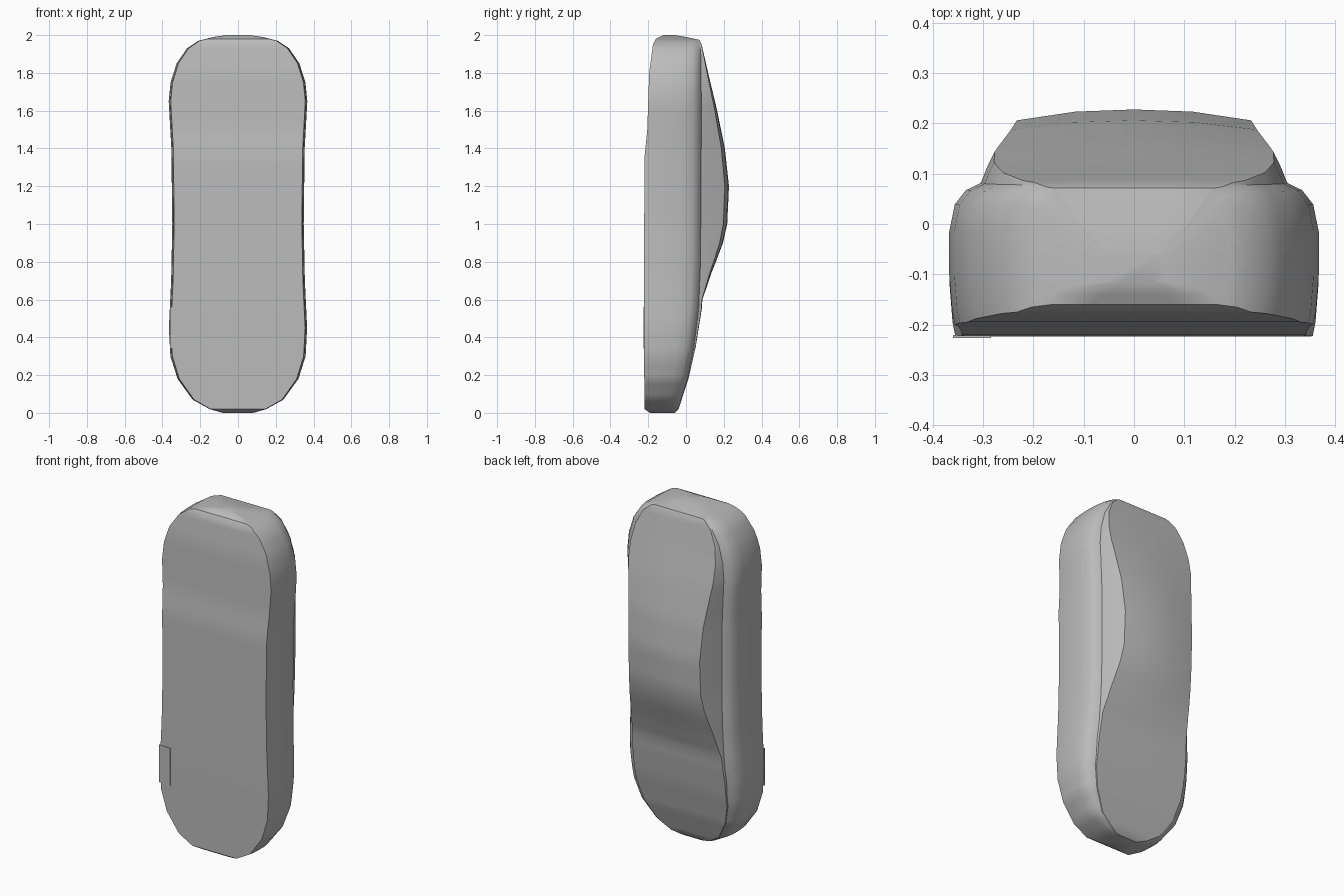
import bpy, bmesh
from mathutils import Vector

cube = bpy.data.objects.get("Cube")
if cube:
    bpy.data.objects.remove(cube)

# One plain grey for the whole shell
grey = bpy.data.materials.new("plain grey")
grey.use_nodes = True
grey.diffuse_color = (0.5, 0.5, 0.5, 1)
grey.node_tree.nodes["Principled BSDF"].inputs["Base Color"].default_value = (0.5, 0.5, 0.5, 1)

# Profiles along the height: (z, value)
HALF_WIDTH = [(0, .08), (.02, .15), (.07, .24), (.18, .32), (.3, .358), (.45, .366),
              (.7, .354), (1, .348), (1.4, .353), (1.65, .367), (1.75, .357),
              (1.85, .325), (1.93, .27), (1.97, .21), (1.99, .13), (2, .06)]
FLOOR = [(0, -.19), (.02, -.22), (.5, -.223), (1.35, -.22), (1.5, -.205),
         (1.8, -.195), (1.95, -.175), (1.98, -.16), (2, -.12)]
BELT = [(0, -.06), (.02, -.04), (.18, .01), (.35, .045), (.55, .07), (.8, .08),
        (1.6, .085), (1.95, .08), (1.975, .07), (1.99, 0), (2, -.06)]
ROOF_RISE = [(0, 0), (.3, .005), (.6, .015), (.75, .06), (.9, .115), (1, .137),
             (1.2, .145), (1.4, .122), (1.6, .08), (1.8, .035), (1.95, .003), (2, 0)]


def sample(profile, z):
    """Read a profile at a height."""
    for (a, u), (b, v) in zip(profile, profile[1:]):
        if z <= b:
            return u + (v - u) * (z - a) / (b - a)
    return profile[-1][1]


def section(z):
    """Closed cross-section: flat floor, upright flanks, narrow roof."""
    w, f = sample(HALF_WIDTH, z), sample(FLOOR, z)
    b, rise = sample(BELT, z), sample(ROOF_RISE, z)
    d = b - f
    roof = b + rise
    base = w * .83
    top = base - rise * .4
    half = [(w * .5, f), (w * .97, f), (w * .985, f + d * .1), (w, f + d * .35),
            (w, f + d * .65), (w * .97, f + d * .84), (w * .91, f + d * .94),
            (base, b - d * .01), ((base + top) / 2, b + rise * .45),
            (top, b + rise * .85), (top * .5, roof - rise * .03)]
    ring = [(0, f)] + half + [(0, roof)] + [(-x, y) for x, y in reversed(half)]
    return [Vector((x, y, z)) for x, y in ring]


def finish(name, bm):
    bmesh.ops.recalc_face_normals(bm, faces=bm.faces)
    mesh = bpy.data.meshes.new(name)
    bm.to_mesh(mesh)
    bm.free()
    mesh.materials.append(grey)
    obj = bpy.data.objects.new(name, mesh)
    bpy.context.collection.objects.link(obj)
    return obj


# Body shell lofted through the sections, with closed ends
heights = {p[0] for p in HALF_WIDTH + FLOOR + BELT + ROOF_RISE}
heights |= {i / 20 for i in range(41)}
bm = bmesh.new()
rings = [[bm.verts.new(p) for p in section(z)] for z in sorted(heights)]
n = len(rings[0])
for low, high in zip(rings, rings[1:]):
    for i in range(n):
        j = (i + 1) % n
        bm.faces.new((low[i], low[j], high[j], high[i]))
bm.faces.new(rings[0])
bm.faces.new(rings[-1])
body = finish("body_shell", bm)
bpy.context.view_layer.objects.active = body
body.select_set(True)
bpy.ops.object.shade_smooth_by_angle(angle=.6)

# Thin flat patch on the lower right of the front
bm = bmesh.new()
bmesh.ops.create_cube(bm, size=1)
bmesh.ops.scale(bm, vec=(.075, .006, .22), verts=bm.verts)
bmesh.ops.translate(bm, vec=(-.322, -.223, .45), verts=bm.verts)
finish("front_patch", bm)
